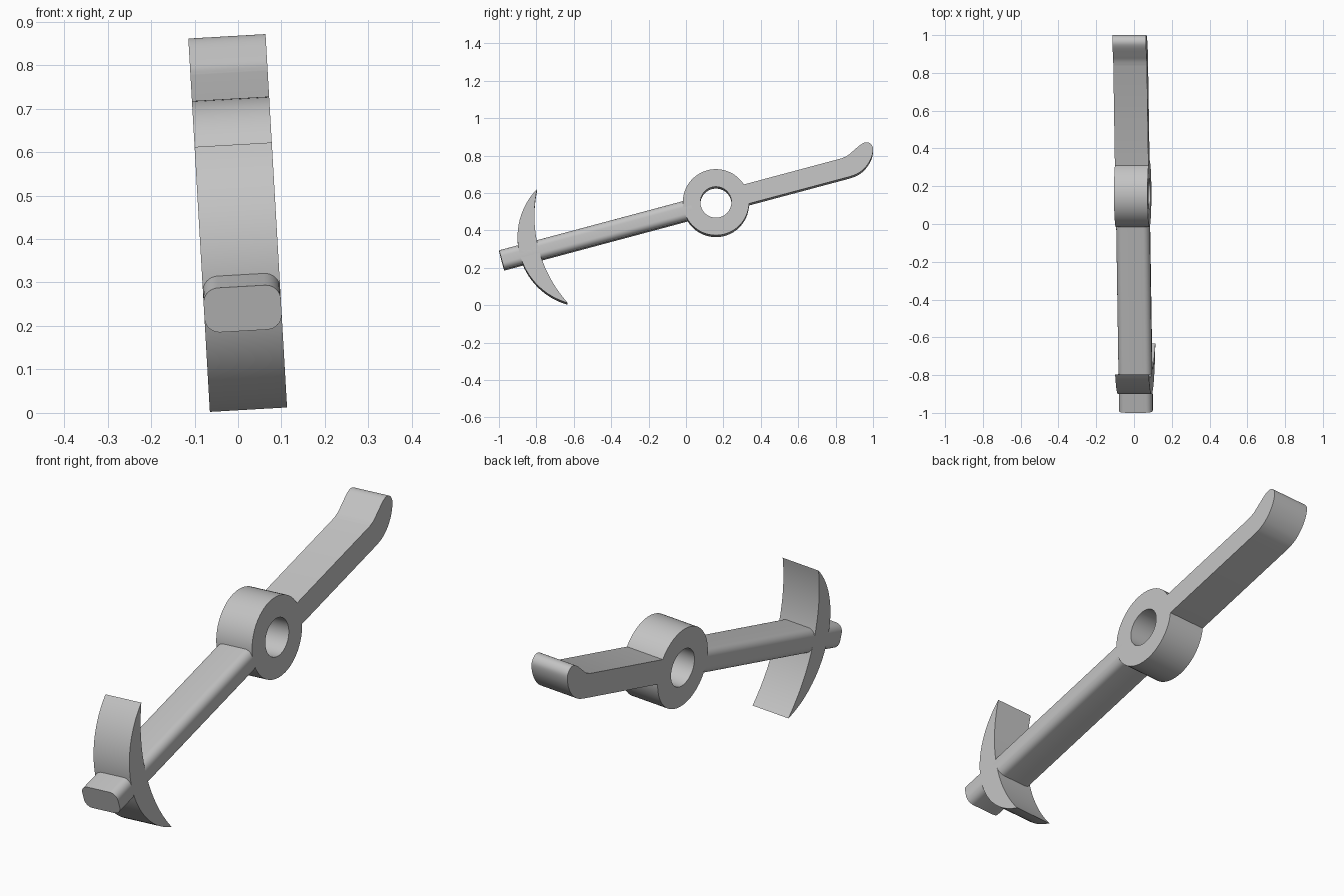
import bpy, bmesh
from math import radians, sin, cos, asin, tau
from mathutils import Matrix, Vector

cube = bpy.data.objects.get("Cube")
if cube:
    bpy.data.objects.remove(cube)

WIDTH = 0.178
HALF = 0.053          # half height of the bar
# The whole tool lies along local y, then pitches up and leans slightly
POSE = (Matrix.Translation((-0.007, 0.16, 0.546))
        @ Matrix.Rotation(radians(-3.3), 4, 'Y')
        @ Matrix.Rotation(radians(15), 4, 'X'))

grey = bpy.data.materials.new("plain_grey")
grey.use_nodes = True
grey.diffuse_color = (0.55, 0.55, 0.55, 1)
grey.node_tree.nodes["Principled BSDF"].inputs["Base Color"].default_value = (0.55, 0.55, 0.55, 1)


def finish(name, bm):
    """Turn a bmesh into a posed, smooth-shaded object."""
    bmesh.ops.recalc_face_normals(bm, faces=bm.faces)
    mesh = bpy.data.meshes.new(name)
    bm.to_mesh(mesh)
    bm.free()
    mesh.materials.append(grey)
    ob = bpy.data.objects.new(name, mesh)
    bpy.context.collection.objects.link(ob)
    ob.matrix_world = POSE
    bpy.ops.object.select_all(action='DESELECT')
    ob.select_set(True)
    bpy.context.view_layer.objects.active = ob
    bpy.ops.object.shade_smooth_by_angle(angle=radians(30))
    return ob


def plate(name, outline):
    """Extrude a side outline (y, z) across the full width."""
    bm = bmesh.new()
    face = bm.faces.new([bm.verts.new((-WIDTH / 2, y, z)) for y, z in outline])
    new = bmesh.ops.extrude_face_region(bm, geom=[face])["geom"]
    bmesh.ops.translate(bm, vec=(WIDTH, 0, 0),
                        verts=[v for v in new if isinstance(v, bmesh.types.BMVert)])
    return finish(name, bm)


def arc(chord_y, half, sag, steps=32):
    """Circular arc bulging toward -y, from the top tip to the bottom tip."""
    r = (half * half + sag * sag) / (2 * sag)
    a = asin(half / r)
    angles = [a - 2 * a * i / steps for i in range(steps + 1)]
    return [(chord_y - sag + r - r * cos(t), r * sin(t)) for t in angles]


# Hub ring: a square section swept round the bore
bm = bmesh.new()
section = [(x, r) for x, r in ((-1, 0.083), (1, 0.083), (1, 0.177), (-1, 0.177))]
N = 64
loops = [[bm.verts.new((x * WIDTH / 2, r * cos(tau * i / N), r * sin(tau * i / N)))
          for x, r in section] for i in range(N)]
for i in range(N):
    a, b = loops[i], loops[(i + 1) % N]
    for k in range(4):
        m = (k + 1) % 4
        bm.faces.new((a[k], a[m], b[m], b[k]))
finish("hub_ring", bm)

# Front shaft: bar with rounded lengthwise edges
bm = bmesh.new()
bmesh.ops.create_cube(bm, size=1)
bmesh.ops.scale(bm, vec=(WIDTH, 1.056, 2 * HALF), verts=bm.verts)
bmesh.ops.translate(bm, vec=(0, -0.658, 0), verts=bm.verts)
along = [e for e in bm.edges if abs((e.verts[0].co - e.verts[1].co).y) > 0.5]
bmesh.ops.bevel(bm, geom=along, offset=0.035, segments=8, profile=0.5, affect='EDGES')
finish("front_shaft", bm)

# Crescent blade across the shaft
outer = arc(-0.905, 0.316, 0.18)
inner = arc(-0.905, 0.316, 0.075)
plate("crescent_blade", outer + inner[-2:0:-1])


# Rear handle with an upturned end
def curve(points, steps=6):
    """Smooth path through the points."""
    p = [Vector(q) for q in points]
    p = [2 * p[0] - p[1]] + p + [2 * p[-1] - p[-2]]
    out = []
    for a, b, c, d in zip(p, p[1:], p[2:], p[3:]):
        for i in range(steps):
            t = i / steps
            out.append(0.5 * (2 * b + (c - a) * t + (2 * a - 5 * b + 4 * c - d) * t ** 2
                              + (3 * b - a - 3 * c + d) * t ** 3))
    return out + [p[-2]]


hook = curve([(0.715, HALF), (0.747, 0.06), (0.779, 0.075), (0.829, 0.098),
              (0.858, 0.102), (0.879, 0.089), (0.886, 0.061), (0.869, 0.022),
              (0.838, -0.013), (0.80, -0.038), (0.762, -0.05), (0.724, -HALF)])
plate("rear_handle", [(0.13, -HALF), (0.13, HALF)] + [tuple(v) for v in hook])
